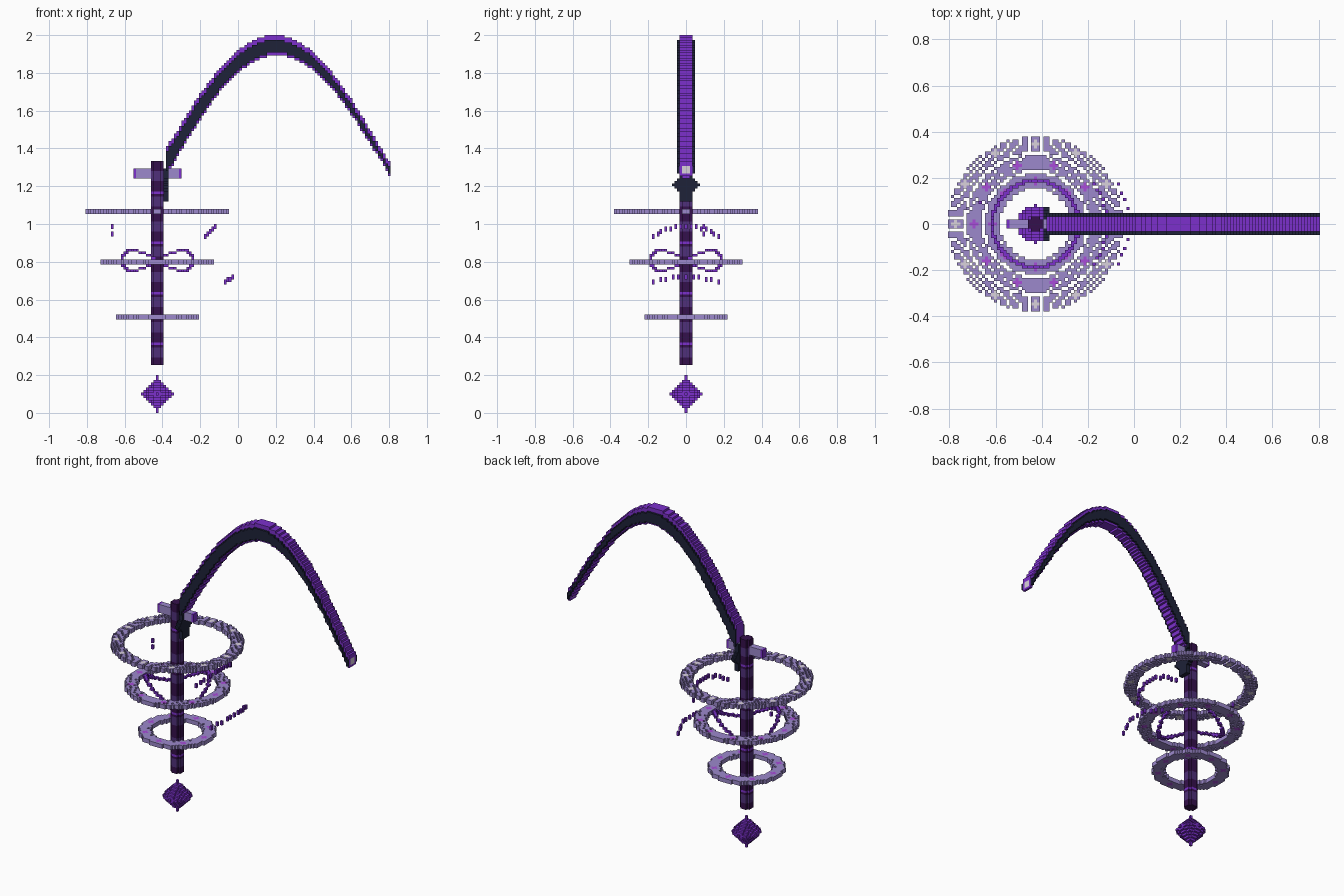
import bpy
import bmesh
from math import sin, cos, pi, radians, ceil, floor
from mathutils import Vector

if "Cube" in bpy.data.objects:
    bpy.data.objects.remove(bpy.data.objects["Cube"])

UNIT = 2 / 150          # edge of one block
SHAFT_X = -32           # shaft axis, in blocks


def srgb(hex_code):
    parts = [int(hex_code[i:i + 2], 16) / 255 for i in (0, 2, 4)]
    return [c / 12.92 if c < 0.04045 else ((c + 0.055) / 1.055) ** 2.4 for c in parts] + [1]


def material(name, hex_code):
    mat = bpy.data.materials.new(name)
    mat.use_nodes = True
    mat.diffuse_color = srgb(hex_code)
    mat.node_tree.nodes["Principled BSDF"].inputs["Base Color"].default_value = srgb(hex_code)
    return mat


MATS = [material(n, h) for n, h in (
    ("lavender", "9C89CC"), ("bright purple", "7C30CC"), ("dark purple", "35104C"),
    ("muted purple", "50307A"), ("navy", "1E2238"), ("pale grey", "DAD2DC"),
    ("orchid", "A84CD8"))]
LAVENDER, BRIGHT, DARK, MUTED, NAVY, PALE, ORCHID = range(len(MATS))
SIDES = [Vector(s) for s in ((1, 0, 0), (-1, 0, 0), (0, 1, 0), (0, -1, 0), (0, 0, 1), (0, 0, -1))]


def build(name, cells):
    """Turn {(x, y, z): colour} blocks into one mesh of outer faces."""
    bm = bmesh.new()
    corners = {}

    def corner(p):
        key = tuple(round(v * 2) for v in p)
        if key not in corners:
            corners[key] = bm.verts.new(((p.x + SHAFT_X) * UNIT, p.y * UNIT, p.z * UNIT))
        return corners[key]

    for cell, colour in cells.items():
        centre = Vector(cell) + Vector((0, 0, 0.5))
        for n in SIDES:
            if tuple(int(c + d) for c, d in zip(cell, n)) in cells:
                continue
            u = Vector((n.y, n.z, n.x))
            v = n.cross(u)
            quad = [corner(centre + (n + u * a + v * b) / 2)
                    for a, b in ((-1, -1), (1, -1), (1, 1), (-1, 1))]
            bm.faces.new(quad).material_index = colour
    mesh = bpy.data.meshes.new(name)
    bm.to_mesh(mesh)
    bm.free()
    for mat in MATS:
        mesh.materials.append(mat)
    obj = bpy.data.objects.new(name, mesh)
    bpy.context.collection.objects.link(obj)


def polar(r, degrees):
    return round(r * cos(radians(degrees))), round(r * sin(radians(degrees)))


def disc(r2, reach=7):
    span = range(-reach, reach + 1)
    return [(x, y) for x in span for y in span if x * x + y * y <= r2]


# Floating gem under the shaft
gem = {}
for z in range(15):
    for x, y in disc((6 * (1 - abs(z - 7) / 7)) ** 2 + 0.2):
        gem[x, y, z] = BRIGHT
build("bottom_gem", gem)

# Banded shaft
shaft = {}
for z in range(19, 100):
    band = BRIGHT if z % 20 == 7 else MUTED if z % 10 in (2, 3, 4, 5) else DARK
    for x, y in disc(5):
        shaft[x, y, z] = band
build("shaft", shaft)

# Crossbar with bright ends
build("crossbar", {(x, y, z): BRIGHT if abs(x) == 9 else LAVENDER
                   for x in range(-9, 10) if abs(x) > 2
                   for y in (-1, 0, 1) for z in range(93, 97)})

# Collar plate joining the blade to the shaft
build("blade_collar", {(x, y, z): NAVY for x in (3, 4)
                       for y in range(-5, 6) for z in range(84, 97)
                       if (abs(y) <= 2 and abs(z - 90) <= 6) or abs(y) + abs(z - 90) <= 5})

# Arched blade: bright core between navy side plates, thinning to the tip
blade = {}
for x in range(4, 93):
    t = (x - 2) / 90
    mid = 96 + 49 * sin(pi * t)
    half = 4 - 3 * t
    low, high = ceil(mid - half), floor(mid + half)
    for z in range(low - 1, min(high + 3, 150)):
        for y in range(-2, 3):
            blade[x, y, z] = PALE if x == 92 and abs(y) <= 1 and low <= z <= high else BRIGHT
        if low <= z <= high:
            for y in (-3, 3):
                blade[x, y, z] = NAVY
build("blade", blade)

# Halo rings with plus-shaped marks
for name, radius, base, marks, mark_colour in (
        ("lower_ring", 14, 37, 8, ORCHID),
        ("middle_ring", 20, 59, 10, ORCHID),
        ("upper_ring", 26, 79, 12, PALE)):
    ring = {}
    for angle in range(0, 360, 3):
        for r in range(radius - 2, radius + 3):
            x, y = polar(r, angle)
            for z in (base, base + 1):
                ring[x, y, z] = LAVENDER
    for i in range(marks):
        cx, cy = polar(radius, 180 + 360 * i / marks)
        for x, y in disc(1, 1):
            for z in (base, base + 1):
                ring[cx + x, cy + y, z] = mark_colour
    build(name, ring)

# Waving strand around the shaft
wave = {}
for angle in range(0, 360, 3):
    wave[polar(14, angle) + (round(60 + 4 * sin(2 * radians(angle))),)] = BRIGHT
build("wave_strand", wave)


# Broken trails of floating specks
def trail(name, radius, reach, base, rise):
    specks = {}
    for angle in range(-reach, reach + 1, 5):
        x, y = polar(radius, angle)
        z = round(base + rise * cos(3 * radians(angle)))
        for k in (z, z + 1):
            specks[x, y, k] = BRIGHT
    build(name, specks)


trail("upper_speck_trail", 23, 35, 70, 3)
trail("lower_speck_trail", 30, 25, 50, 3)
build("stray_specks", {(-18, 7, z): BRIGHT for z in (70, 71, 73, 74)})
